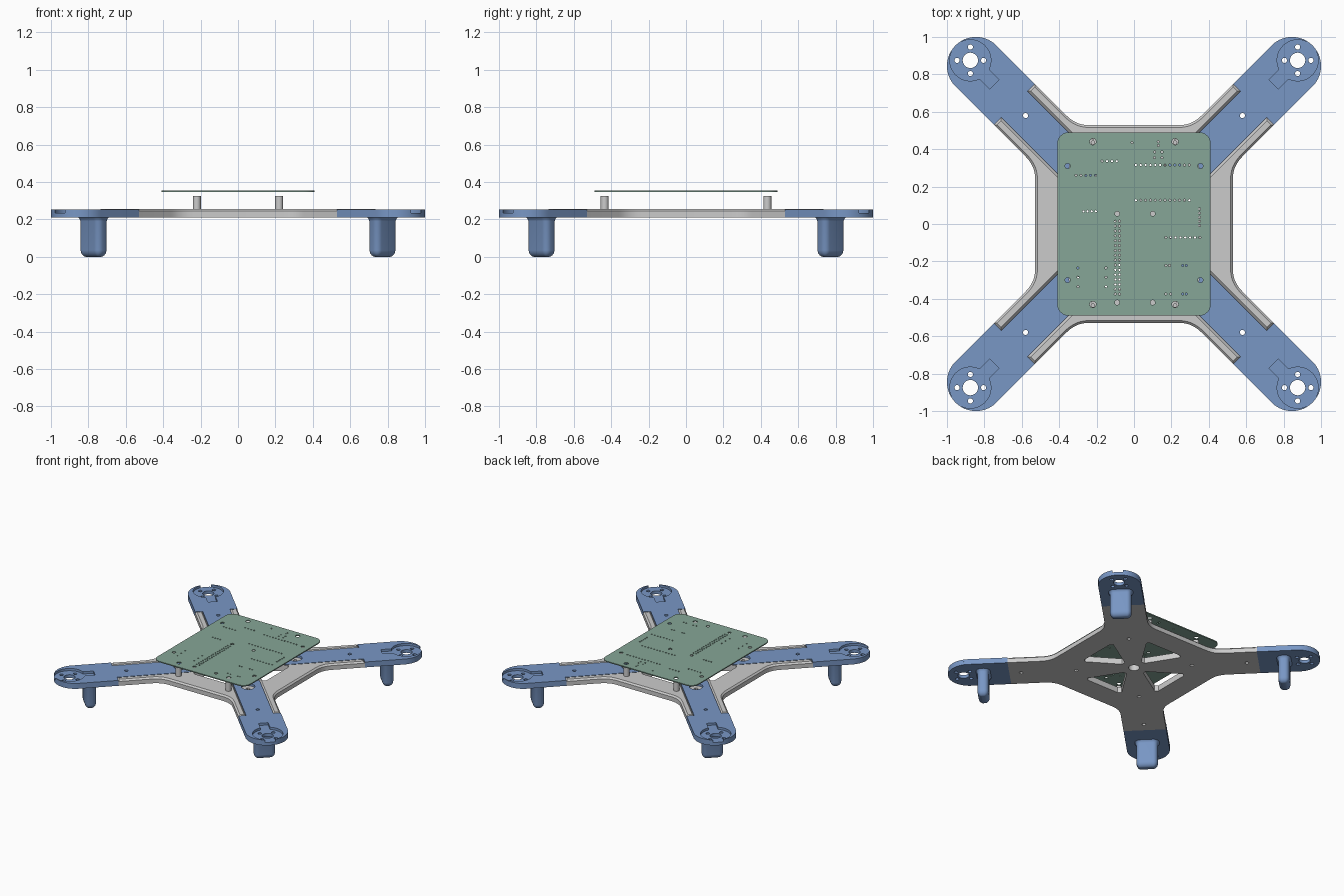
import bpy, bmesh, math
from mathutils import Vector, Matrix

if "Cube" in bpy.data.objects:
    bpy.data.objects.remove(bpy.data.objects["Cube"])

BLUE = (0.19, 0.31, 0.56, 1)
GREEN = (0.24, 0.38, 0.31, 1)


def arc(cx, cy, r, a0, a1, n):
    return [(cx + r * math.cos(math.radians(a0 + (a1 - a0) * i / n)),
             cy + r * math.sin(math.radians(a0 + (a1 - a0) * i / n))) for i in range(n + 1)]


def circle(cx, cy, r, n=24):
    return arc(cx, cy, r, 0, 360, n)[:-1]


def round_rect(hx, hy, r, n=6):
    pts = []
    for sx, sy, a in ((1, 1, 0), (-1, 1, 90), (-1, -1, 180), (1, -1, 270)):
        pts += arc(sx * (hx - r), sy * (hy - r), r, a, a + 90, n)
    return pts


def turn(loop, deg):
    m = Matrix.Rotation(math.radians(deg), 2)
    return [tuple(m @ Vector(p)) for p in loop]


def inset(loop, d):
    # moves a counter-clockwise loop inward with mitred corners
    out, n = [], len(loop)
    for i in range(n):
        p, a, b = Vector(loop[i]), Vector(loop[i - 1]), Vector(loop[(i + 1) % n])
        e, f = (p - a).normalized(), (b - p).normalized()
        n1, n2 = Vector((-e.y, e.x)), Vector((-f.y, f.x))
        out.append(tuple(p + (n1 + n2) * d / max(0.3, 1 + n1.dot(n2))))
    return out


def loft(bm, rings):
    # joins (loop, z) rings with walls and returns bottom and top edges
    rows = [[bm.verts.new((x, y, z)) for x, y in loop] for loop, z in rings]
    n = len(rows[0])
    for a, b in zip(rows, rows[1:]):
        for i in range(n):
            j = (i + 1) % n
            bm.faces.new((a[i], a[j], b[j], b[i]))
    return [[bm.edges.get((r[i], r[(i + 1) % n])) for i in range(n)] for r in (rows[0], rows[-1])]


def plate(bm, outer, holes, z0, z1, chamfer=0):
    rings = [(outer, z0), (outer, z1)]
    if chamfer:
        rings = [(outer, z0), (outer, z1 - chamfer), (inset(outer, chamfer), z1)]
    low, top = loft(bm, rings)
    for h in holes:
        a, b = loft(bm, [(h, z0), (h, z1)])
        low, top = low + a, top + b
    for edges in (low, top):
        bmesh.ops.triangle_fill(bm, edges=edges, use_beauty=True, normal=(0, 0, 1))


def finish(bm, name, color=None):
    bmesh.ops.recalc_face_normals(bm, faces=bm.faces[:])
    me = bpy.data.meshes.new(name)
    bm.to_mesh(me)
    bm.free()
    ob = bpy.data.objects.new(name, me)
    bpy.context.collection.objects.link(ob)
    if color:
        mat = bpy.data.materials.new(name + "_color")
        mat.diffuse_color = color
        mat.use_nodes = True
        mat.node_tree.nodes["Principled BSDF"].inputs["Base Color"].default_value = mat.diffuse_color
        me.materials.append(mat)
    bpy.context.view_layer.objects.active = ob
    ob.select_set(True)
    bpy.ops.object.shade_smooth_by_angle(angle=math.radians(30))
    ob.select_set(False)
    return ob


Z0, ZF, Z1 = 0.21, 0.235, 0.256      # underside, pocket floor, top
W, TW = 0.155, 0.10                  # half width of arm and of its tongue
U0, UT = 0.905, 0.33                 # rail end and tongue end along the arm

# body: four-armed plate with a pocket for each arm tongue
B = 0.528
c = B - W * math.sqrt(2)
fillet = []
p0, p1, p2 = Vector((B, c - 0.07)), Vector((B, c)), Vector((B + 0.05, c + 0.05))
for i in range(7):
    t = i / 6
    fillet.append(tuple(p0 * (1 - t) ** 2 + p1 * 2 * t * (1 - t) + p2 * t * t))
mirrored = [(y, x) for x, y in reversed(fillet)]
end_solid = turn([(U0, -W), (U0, W)], 45)
end_slot = turn([(U0, -W), (U0, -TW), (UT, -TW), (UT, TW), (U0, TW), (U0, W)], 45)
solid, slotted = [], []
for k in range(4):
    solid += turn(fillet + end_solid + mirrored, 90 * k)
    slotted += turn(fillet + end_slot + mirrored, 90 * k)
window = [(0.10, -0.015), (0.33, -0.16), (0.35, -0.14), (0.35, 0.14), (0.33, 0.16), (0.10, 0.015)]
windows = [turn(window, 90 * k) for k in range(4)] + [circle(0, 0, 0.04)]
screws = [turn(circle(u, 0, 0.014, 12), 45 + 90 * k) for k in range(4) for u in (0.42, 0.82)]
bm = bmesh.new()
plate(bm, solid, windows + screws, Z0, ZF)
plate(bm, slotted, windows, ZF, Z1, 0.012)
finish(bm, "body_plate")

# arm: tip with motor recess and wire slot, plus tongue lying in the body pocket
UC, UM, RM, SW = 1.195, 1.2375, 0.11, 0.035
sa = 180 - math.degrees(math.asin(SW / RM))
rim = ([(U0, -W)] + arc(UC, 0, W, -90, -14, 14) + arc(UM, 0, RM, -20, -sa, 20)
       + [(1.055, -SW), (1.055, SW)] + arc(UM, 0, RM, sa, 20, 20)
       + arc(UC, 0, W, 14, 90, 14) + [(U0, W), (U0, TW), (UT, TW), (UT, -TW), (U0, -TW)])
tip = [(U0, -W)] + arc(UC, 0, W, -90, 90, 32) + [(U0, W)]
motor_holes = [circle(UM, 0, 0.041)]
for k in range(4):
    x, y = turn([(0.071, 0)], 45 + 90 * k)[0]
    motor_holes.append(circle(UM + x, y, 0.014, 12))
bm = bmesh.new()
plate(bm, tip, motor_holes, Z0, ZF)
plate(bm, rim, [circle(0.82, 0, 0.014, 12), circle(0.42, 0, 0.05)], ZF, 0.253)
arm = finish(bm, "arm_back_right", BLUE)

# leg: rounded flat foot under each arm
bm = bmesh.new()
rings = []
for z, d in ((Z0, 0.012), (0.203, 0.005), (0.19, 0), (0.035, 0), (0.02, -0.004),
             (0.009, -0.012), (0.002, -0.021), (0, -0.028)):
    ring = round_rect(0.04 + d, 0.0775 + d, 0.032 + d)
    rings.append(([(x + 1.092, y) for x, y in ring], z))
low, top = loft(bm, rings)
for edges in (low, top):
    bmesh.ops.contextual_create(bm, geom=edges)
leg = finish(bm, "leg_back_right", BLUE)

# four copies around the centre
corners = ("back_right", "back_left", "front_left", "front_right")
for part, base in (("arm", arm), ("leg", leg)):
    for k, corner in enumerate(corners):
        ob = base
        if k:
            ob = bpy.data.objects.new(part + "_" + corner, base.data)
            bpy.context.collection.objects.link(ob)
        ob.rotation_euler.z = math.radians(45 + 90 * k)

# standoffs
bm = bmesh.new()
for sx in (-1, 1):
    for sy in (-1, 1):
        plate(bm, circle(sx * 0.22, sy * 0.435, 0.021), [circle(sx * 0.22, sy * 0.435, 0.009, 12)],
              Z1 - 0.004, 0.325)
finish(bm, "standoffs")

# circuit board with mounting holes and rows of pin holes (x, y, dx, dy, count)
holes = [circle(sx * 0.22, y, 0.017, 16) for sx in (-1, 1) for y in (0.44, -0.43)]
holes += [circle(sx * 0.355, y, 0.014, 16) for sx in (-1, 1) for y in (0.31, -0.30)]
holes += [circle(x, y, 0.013, 16) for x in (-0.09, 0.10) for y in (0.055, -0.42)]
rows = [(-0.10, 0.015, 0, -0.026, 16), (-0.078, 0.015, 0, -0.026, 16),
        (0.01, 0.315, 0.026, 0, 12), (0.01, 0.127, 0.026, 0, 12), (0.17, -0.072, 0.026, 0, 8),
        (-0.17, 0.336, 0.026, 0, 4), (-0.31, 0.26, 0.026, 0, 5), (0.35, 0.08, 0, -0.022, 5),
        (-0.27, 0.068, 0.022, 0, 4), (0.17, -0.222, 0.02, 0, 2), (0.26, -0.222, 0.02, 0, 2),
        (0.17, -0.374, 0.026, 0, 2), (0.26, -0.374, 0.02, 0, 2), (-0.15, -0.235, 0, -0.05, 3),
        (-0.30, -0.235, 0, -0.05, 3), (-0.01, 0.435, 0.02, 0, 1), (0.13, 0.44, 0, -0.02, 2),
        (0.11, 0.385, 0.04, 0, 2), (0.11, 0.355, 0.04, 0, 2)]
for x, y, dx, dy, n in rows:
    holes += [circle(x + dx * i, y + dy * i, 0.006, 8) for i in range(n)]
bm = bmesh.new()
plate(bm, round_rect(0.41, 0.49, 0.06), holes, 0.346, 0.354)
finish(bm, "circuit_board", GREEN)
